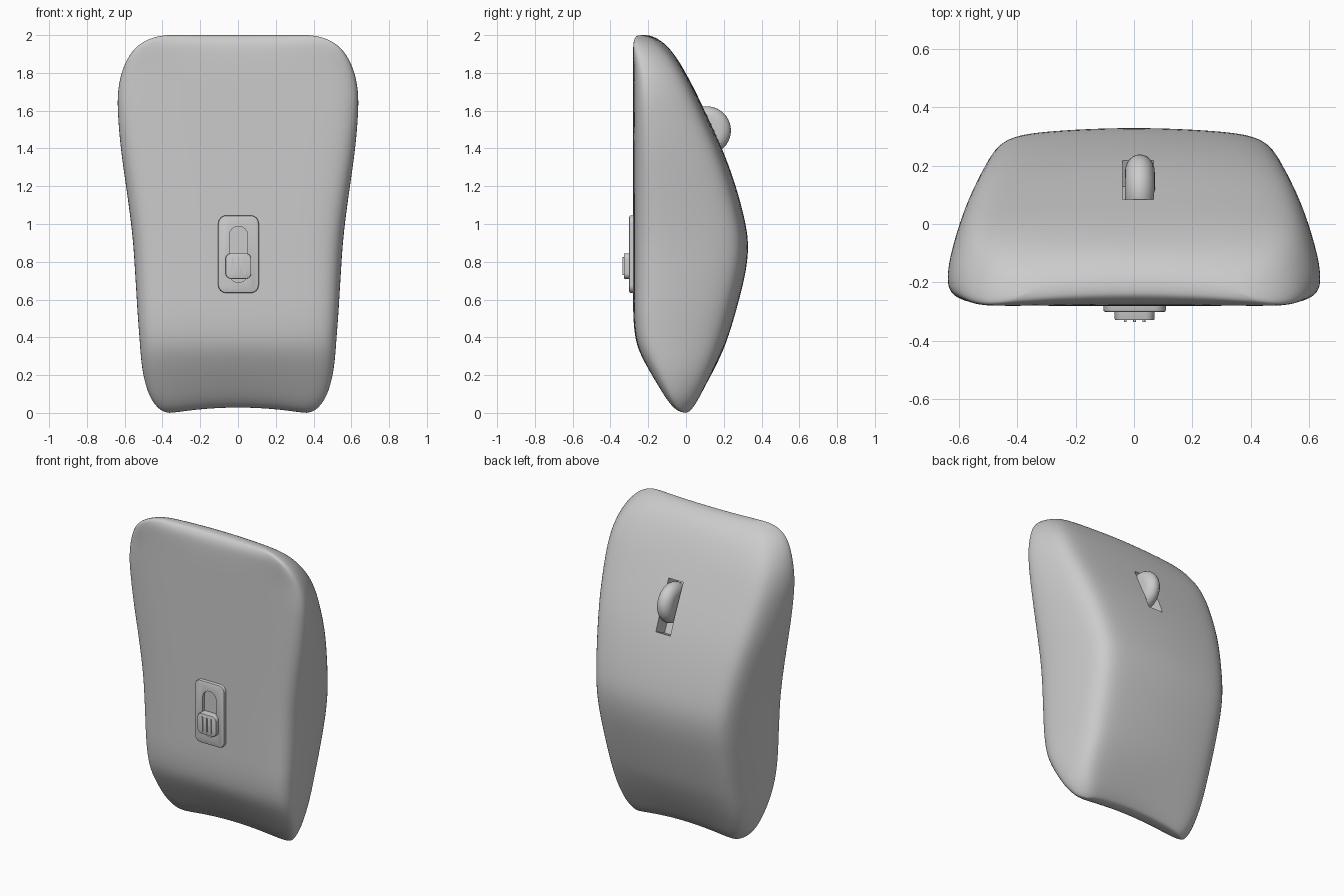
import bpy, bmesh, math
from mathutils import Matrix, Vector

if "Cube" in bpy.data.objects:
    bpy.data.objects.remove(bpy.data.objects["Cube"], do_unlink=True)

GREY = (0.6, 0.6, 0.6, 1)
plastic = bpy.data.materials.new("grey plastic")
plastic.use_nodes = True
plastic.diffuse_color = GREY
plastic.node_tree.nodes["Principled BSDF"].inputs["Base Color"].default_value = GREY


def make(name, bm):
    bmesh.ops.recalc_face_normals(bm, faces=bm.faces)
    mesh = bpy.data.meshes.new(name)
    bm.to_mesh(mesh)
    bm.free()
    ob = bpy.data.objects.new(name, mesh)
    mesh.materials.append(plastic)
    bpy.context.collection.objects.link(ob)
    return ob


def activate(ob):
    bpy.ops.object.select_all(action='DESELECT')
    ob.select_set(True)
    bpy.context.view_layer.objects.active = ob


def smooth(ob, angle=35):
    activate(ob)
    bpy.ops.object.shade_smooth_by_angle(angle=math.radians(angle))


def cut(ob, cutter):
    activate(ob)
    mod = ob.modifiers.new("cut", 'BOOLEAN')
    mod.operation, mod.solver, mod.object = 'DIFFERENCE', 'EXACT', cutter
    bpy.ops.object.modifier_apply(modifier=mod.name)
    bpy.data.objects.remove(cutter, do_unlink=True)


def rounded_plate(name, x0, x1, z0, z1, radius, y_back, y_front, bevel=0.0):
    """Rounded rectangle in the xz plane, extruded towards the front."""
    bm = bmesh.new()
    verts = []
    corners = [(x1, z1, -1, -1), (x0, z1, 1, -1), (x0, z0, 1, 1), (x1, z0, -1, 1)]
    for q, (x, z, sx, sz) in enumerate(corners):
        for k in range(7):
            a = (q + k / 6) * math.pi / 2
            verts.append(bm.verts.new((x + (sx + math.cos(a)) * radius, y_back,
                                       z + (sz + math.sin(a)) * radius)))
    bmesh.ops.remove_doubles(bm, verts=verts, dist=1e-5)
    face = bm.faces.new(list(bm.verts))
    top = bmesh.ops.extrude_face_region(bm, geom=[face])["geom"]
    bmesh.ops.translate(bm, vec=(0, y_front - y_back, 0),
                        verts=[g for g in top if isinstance(g, bmesh.types.BMVert)])
    if bevel:
        rim = [e for e in bm.edges if all(abs(v.co.y - y_front) < 1e-5 for v in e.verts)]
        bmesh.ops.bevel(bm, geom=rim, offset=bevel, segments=2, profile=0.5, affect='EDGES')
    return make(name, bm)


# Body shell: rows of height, half width, front depth, back depth
ROWS = [(0.0, .37, -.02, .02), (.012, .41, -.055, .035), (.05, .445, -.09, .062),
        (.1, .475, -.125, .09), (.2, .503, -.185, .142), (.3, .515, -.24, .187),
        (.38, .52, -.268, .218), (.5, .53, -.28, .255), (.62, .537, -.28, .288),
        (.75, .545, -.28, .32), (.88, .553, -.28, .334), (1.0, .565, -.28, .32),
        (1.2, .592, -.28, .267), (1.4, .622, -.28, .195), (1.6, .638, -.28, .1),
        (1.7, .637, -.28, .052), (1.8, .62, -.28, 0), (1.9, .576, -.278, -.06),
        (1.96, .515, -.27, -.115), (1.99, .445, -.25, -.165), (2.0, .38, -.235, -.2)]
# Half section: fraction of half width, fraction of depth from front to back
SECTION = [(0, 0), (.5, 0), (.78, .01), (.92, .045), (.99, .13), (1.005, .25), (.99, .45),
           (.945, .68), (.88, .86), (.78, .945), (.6, .975), (.3, .993), (0, 1)]
RING = SECTION + [(-x, t) for x, t in SECTION[-2:0:-1]]
N, H = len(RING), len(SECTION) - 1

bm = bmesh.new()
rings = []
for z, w, f, b in ROWS:
    ring = []
    for s, t in RING:
        x, y = s * w, f + (b - f) * t
        notch = .03 * max(0, 1 - (x / .34) ** 2) * max(0, 1 - z / .4)
        tip = max(0, (z - 1.85) / .15) * .025 * (x / .4) ** 2
        ring.append(bm.verts.new((x, max(y - tip, -.28), z + notch)))
    rings.append(ring)
for lo, hi in zip(rings, rings[1:]):
    for i in range(N):
        j = (i + 1) % N
        bm.faces.new((lo[i], lo[j], hi[j], hi[i]))
for ring in (rings[0], rings[-1]):
    for side in (1, -1):
        for i in range(H // 2):
            ids = [i, i + 1, H - i - 1, H - i]
            ids = [(side * k) % N for k in ids]
            bm.faces.new(list(dict.fromkeys(ring[k] for k in ids)))
body = make("body_shell", bm)
activate(body)
sub = body.modifiers.new("smooth", 'SUBSURF')
sub.levels = sub.render_levels = 2
bpy.ops.object.modifier_apply(modifier=sub.name)

# Sloped wheel slot in the back
bm = bmesh.new()
bmesh.ops.create_cube(bm, size=1, matrix=Matrix.Translation((.014, .15, 1.48))
                      @ Matrix.Rotation(.43, 4, 'X') @ Matrix.Diagonal((.105, .2, .33, 1)))
cut(body, make("slot_cutter", bm))
smooth(body, 40)

# Scroll wheel: rounded rim profile spun about x
bm = bmesh.new()
HALF, R, RIM = .051, .128, .06
profile = [(-HALF, 0)]
for k in range(13):
    a = math.pi * k / 12
    profile.append((-HALF * math.cos(a), R - RIM + RIM * math.sin(a)))
profile.append((HALF, 0))
pts = [bm.verts.new((x, r, 0)) for x, r in profile]
edges = [bm.edges.new(p) for p in zip(pts, pts[1:])]
bmesh.ops.spin(bm, geom=pts + edges, cent=(0, 0, 0), axis=(1, 0, 0),
               angle=2 * math.pi, steps=40, use_duplicate=False)
bmesh.ops.remove_doubles(bm, verts=bm.verts, dist=1e-5)
bmesh.ops.translate(bm, verts=bm.verts, vec=(.02, .11, 1.495))
smooth(make("scroll_wheel", bm), 50)

# Switch plate on the front with a recessed track
plate = rounded_plate("switch_plate", -.105, .11, .635, 1.045, .042, -.26, -.301, .008)
cut(plate, rounded_plate("track_cutter", -.046, .051, .69, .988, .048, -.284, -.33))
smooth(plate)

# Slider button with three grip ribs
smooth(rounded_plate("switch_slider", -.066, .07, .71, .845, .03, -.275, -.329, .005))
for name, x in (("left", .034), ("middle", .002), ("right", -.03)):
    rounded_plate(f"grip_rib_{name}", x - .005, x + .005, .73, .825, .004, -.32, -.335)
